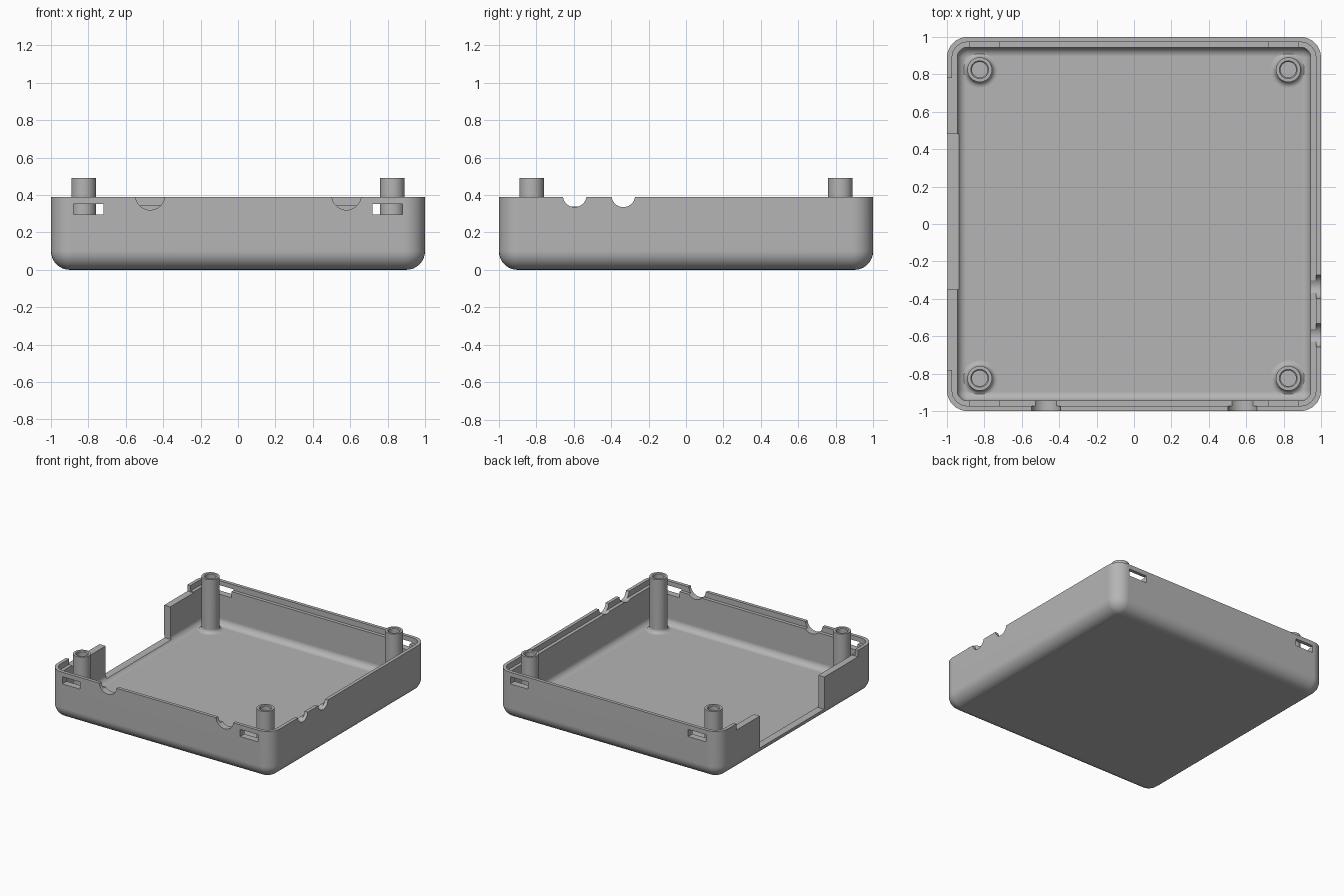
import bpy, bmesh, math
from mathutils import Matrix

if "Cube" in bpy.data.objects:
    bpy.data.objects.remove(bpy.data.objects["Cube"])

# Single plastic colour
grey = bpy.data.materials.new("mid grey plastic")
grey.use_nodes = True
colour = (0.46, 0.46, 0.46, 1)
grey.diffuse_color = colour
grey.node_tree.nodes["Principled BSDF"].inputs["Base Color"].default_value = colour

WALL, CORNER, FILLET = 0.055, 0.11, 0.1
FLOOR, LEDGE, RIM = 0.055, 0.345, 0.39
STEPS = 8


def make_object(name, bm):
    bmesh.ops.recalc_face_normals(bm, faces=bm.faces)
    mesh = bpy.data.meshes.new(name)
    bm.to_mesh(mesh)
    bm.free()
    obj = bpy.data.objects.new(name, mesh)
    bpy.context.collection.objects.link(obj)
    mesh.materials.append(grey)
    return obj


def select_only(obj):
    bpy.ops.object.select_all(action='DESELECT')
    obj.select_set(True)
    bpy.context.view_layer.objects.active = obj


def finish(obj):
    select_only(obj)
    bpy.ops.object.shade_smooth_by_angle(angle=math.radians(30))
    mod = obj.modifiers.new("Even normals", 'WEIGHTED_NORMAL')
    mod.keep_sharp = True


def rounded_ring(bm, inset, z):
    """Rounded square ring, inset from the outer wall."""
    r = CORNER - inset
    c = 1 - CORNER
    ring = []
    for k in range(4):
        start = k * math.pi / 2
        sx, sy = ((1, 1), (-1, 1), (-1, -1), (1, -1))[k]
        for i in range(STEPS + 1):
            a = start + i / STEPS * math.pi / 2
            ring.append(bm.verts.new((sx * c + r * math.cos(a),
                                      sy * c + r * math.sin(a), z)))
    return ring


def arc(inset, z, radius):
    """Quarter-round from the flat bottom up to a vertical wall."""
    pts = []
    for i in range(STEPS + 1):
        a = i / STEPS * math.pi / 2
        pts.append((inset + radius * (1 - math.sin(a)),
                    z + radius * (1 - math.cos(a))))
    return pts


# Tray shell: bottom fillet, wall, stepped rim, inside fillet, floor
profile = arc(0, 0, FILLET)
profile += [(0, RIM), (WALL / 2, RIM), (WALL / 2, LEDGE), (WALL, LEDGE)]
profile += reversed(arc(WALL, FLOOR, 0.05))
bm = bmesh.new()
rings = [rounded_ring(bm, t, z) for t, z in profile]
for lower, upper in zip(rings, rings[1:]):
    for i in range(len(lower)):
        j = (i + 1) % len(lower)
        bm.faces.new((lower[i], lower[j], upper[j], upper[i]))
bm.faces.new(rings[0])
bm.faces.new(rings[-1])
tray = make_object("tray_shell", bm)


def cut(bm):
    cutter = make_object("cutter", bm)
    cutter.hide_render = True
    mod = tray.modifiers.new("Cut", 'BOOLEAN')
    mod.operation, mod.solver, mod.object = 'DIFFERENCE', 'EXACT', cutter
    select_only(tray)
    bpy.ops.object.modifier_apply(modifier=mod.name)
    bpy.data.objects.remove(cutter)


def cut_box(x0, x1, y0, y1, z0, z1):
    bm = bmesh.new()
    centre = Matrix.Translation(((x0 + x1) / 2, (y0 + y1) / 2, (z0 + z1) / 2))
    size = Matrix.Diagonal((x1 - x0, y1 - y0, z1 - z0, 1))
    bmesh.ops.create_cube(bm, size=1, matrix=centre @ size)
    cut(bm)


def cut_round(x, y, radius, axis):
    """Half-round cable notch through the rim."""
    bm = bmesh.new()
    turn = Matrix.Rotation(math.pi / 2, 4, axis)
    bmesh.ops.create_cone(bm, cap_ends=True, segments=36, radius1=radius,
                          radius2=radius, depth=0.3,
                          matrix=Matrix.Translation((x, y, RIM + 0.008)) @ turn)
    cut(bm)


# Lowered rim and large opening in one side wall
cut_box(-1.1, -0.93, -0.78, 0.78, 0.338, 0.6)
cut_box(-1.1, -0.93, -0.35, 0.48, 0.075, 0.5)

# Latch slots in the front and back walls
for side in (-1, 1):
    for wall in (-1, 1):
        cut_box(side * 0.8 - 0.08, side * 0.8 + 0.08,
                wall - 0.08, wall + 0.08, 0.295, 0.353)

# Cable notches
for x in (-0.47, 0.58):
    cut_round(x, -1, 0.078, 'X')
for y in (-0.595, -0.335):
    cut_round(1, y, 0.063, 'Y')
finish(tray)

# Hollow screw posts with flared feet
POST, HOLE, TOP, FLARE = 0.066, 0.042, 0.49, 0.03
post_profile = [(POST + FLARE, FLOOR - 0.01)]
for i in range(7):
    a = i / 6 * math.pi / 2
    post_profile.append((POST + FLARE * (1 - math.sin(a)),
                         FLOOR + FLARE * (1 - math.cos(a))))
post_profile += [(POST, TOP), (HOLE + 0.006, TOP), (HOLE, TOP - 0.006),
                 (HOLE, 0.2), (0, 0.2)]
for x, xname in ((-0.825, "right"), (0.825, "left")):
    for y, yname in ((-0.825, "front"), (0.825, "back")):
        bm = bmesh.new()
        verts = [bm.verts.new((r, 0, z)) for r, z in post_profile]
        edges = [bm.edges.new(p) for p in zip(verts, verts[1:])]
        bmesh.ops.spin(bm, geom=verts + edges, axis=(0, 0, 1), cent=(0, 0, 0),
                       angle=2 * math.pi, steps=32)
        bmesh.ops.remove_doubles(bm, verts=bm.verts, dist=0.0005)
        post = make_object(f"screw_post_{yname}_{xname}", bm)
        post.location = (x, y, 0)
        finish(post)
